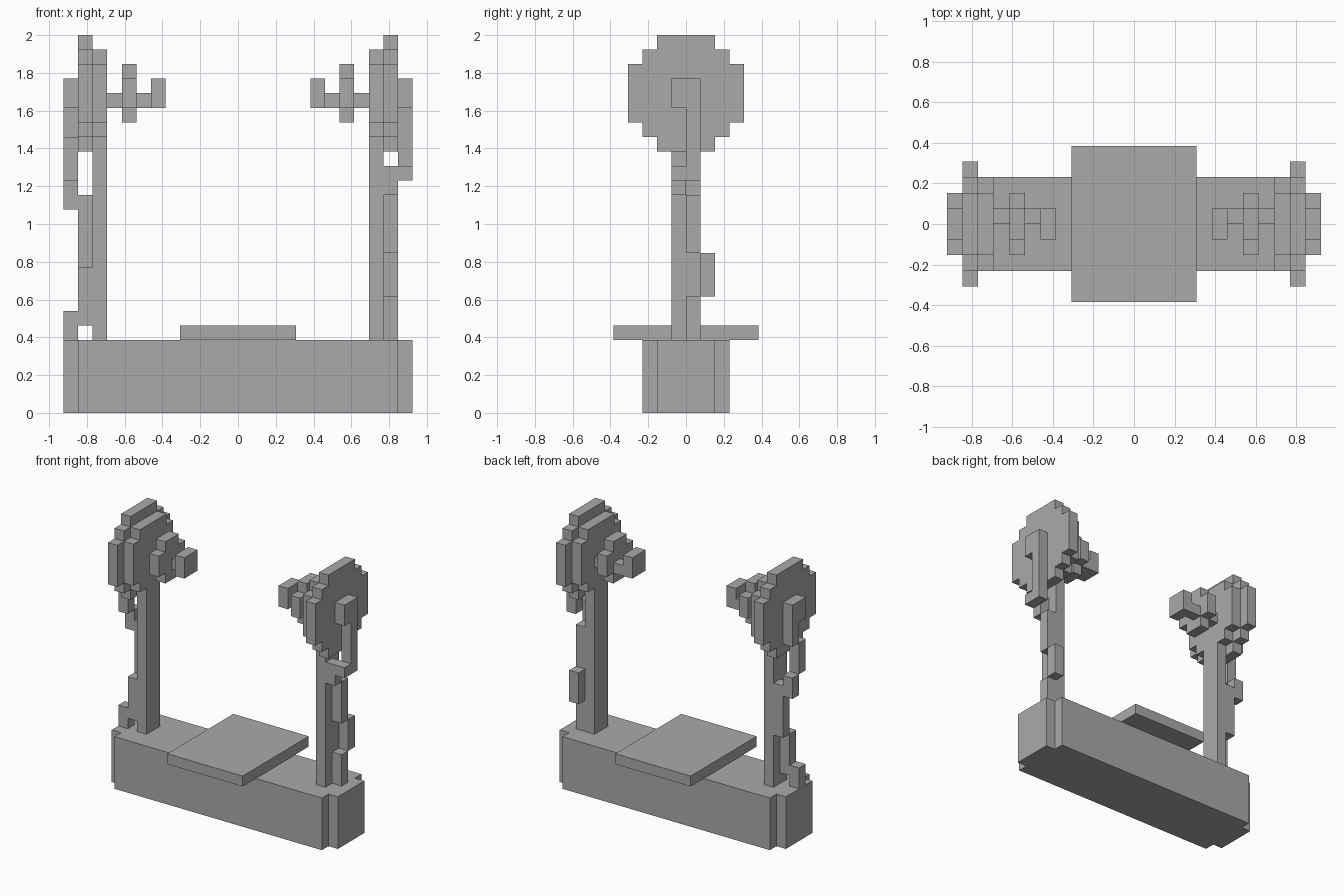
import bpy
import bmesh
from mathutils import Matrix, Vector

UNIT = 1 / 13  # edge length of one block

cube = bpy.data.objects.get("Cube")
if cube:
    bpy.data.objects.remove(cube, do_unlink=True)

GREY = (0.4, 0.4, 0.4, 1)
grey = bpy.data.materials.new("plain grey")
grey.use_nodes = True
grey.diffuse_color = GREY
grey.node_tree.nodes["Principled BSDF"].inputs["Base Color"].default_value = GREY


def blocks(name, boxes, side=1):
    """One object from boxes ((x0, x1), (y0, y1), (z0, z1)) in block units."""
    bm = bmesh.new()
    for box in boxes:
        low = Vector([r[0] for r in box])
        high = Vector([r[1] for r in box])
        centre, size = (low + high) / 2, high - low
        centre.x *= side
        place = Matrix.Translation(centre * UNIT) @ Matrix.Diagonal((*(size * UNIT), 1))
        bmesh.ops.create_cube(bm, size=1, matrix=place)
    mesh = bpy.data.meshes.new(name)
    bm.to_mesh(mesh)
    bm.free()
    mesh.materials.append(grey)
    obj = bpy.data.objects.new(name, mesh)
    bpy.context.collection.objects.link(obj)
    return obj


def disc(x, middle, steps):
    """Stepped round slab: each step is (half width, half height)."""
    return [((x, x + 1), (-w, w), (middle - h, middle + h)) for w, h in steps]


# Planter with narrower ends, and the seat board across it
blocks("planter_base", [((-11, 11), (-3, 3), (0, 5)), ((-12, 12), (-2, 2), (0, 5))])
blocks("seat_board", [((-4, 4), (-5, 5), (5, 6))])

# Post and flower, the same on both sides
for label, side in (("left", 1), ("right", -1)):
    blocks(label + "_post", [((9, 10), (-1, 1), (5, 19))], side)
    blocks(label + "_flower_back", disc(10, 22, [(2, 4), (3, 3), (4, 2)]), side)
    blocks(label + "_flower_front", disc(9, 22, [(2, 3), (3, 2)]), side)
    blocks(label + "_flower_stem", [((5, 9), (0, 1), (21, 22))], side)
    blocks(label + "_flower_collar", disc(7, 22, [(1, 2), (2, 1)]), side)
    blocks(label + "_flower_tip", [((5, 6), (-1, 1), (21, 23))], side)

# Vines winding up the outside of each post
blocks("left_vine", [
    ((10, 11), (0, 1), (5, 8)),
    ((10, 11), (1, 2), (8, 11)),
    ((10, 11), (0, 1), (11, 15)),
    ((10, 11), (-1, 0), (15, 17)),
    ((11, 12), (-1, 1), (16, 17)),
    ((11, 12), (0, 1), (17, 21)),
    ((11, 12), (-1, 1), (21, 23)),
])
blocks("right_vine", [
    ((11, 12), (-1, 0), (5, 7)),
    ((10, 11), (-1, 0), (6, 10)),
    ((10, 11), (0, 1), (10, 15)),
    ((11, 12), (0, 1), (14, 16)),
    ((11, 12), (-1, 0), (16, 19)),
    ((11, 12), (0, 1), (19, 21)),
    ((11, 12), (-1, 1), (21, 23)),
], -1)
